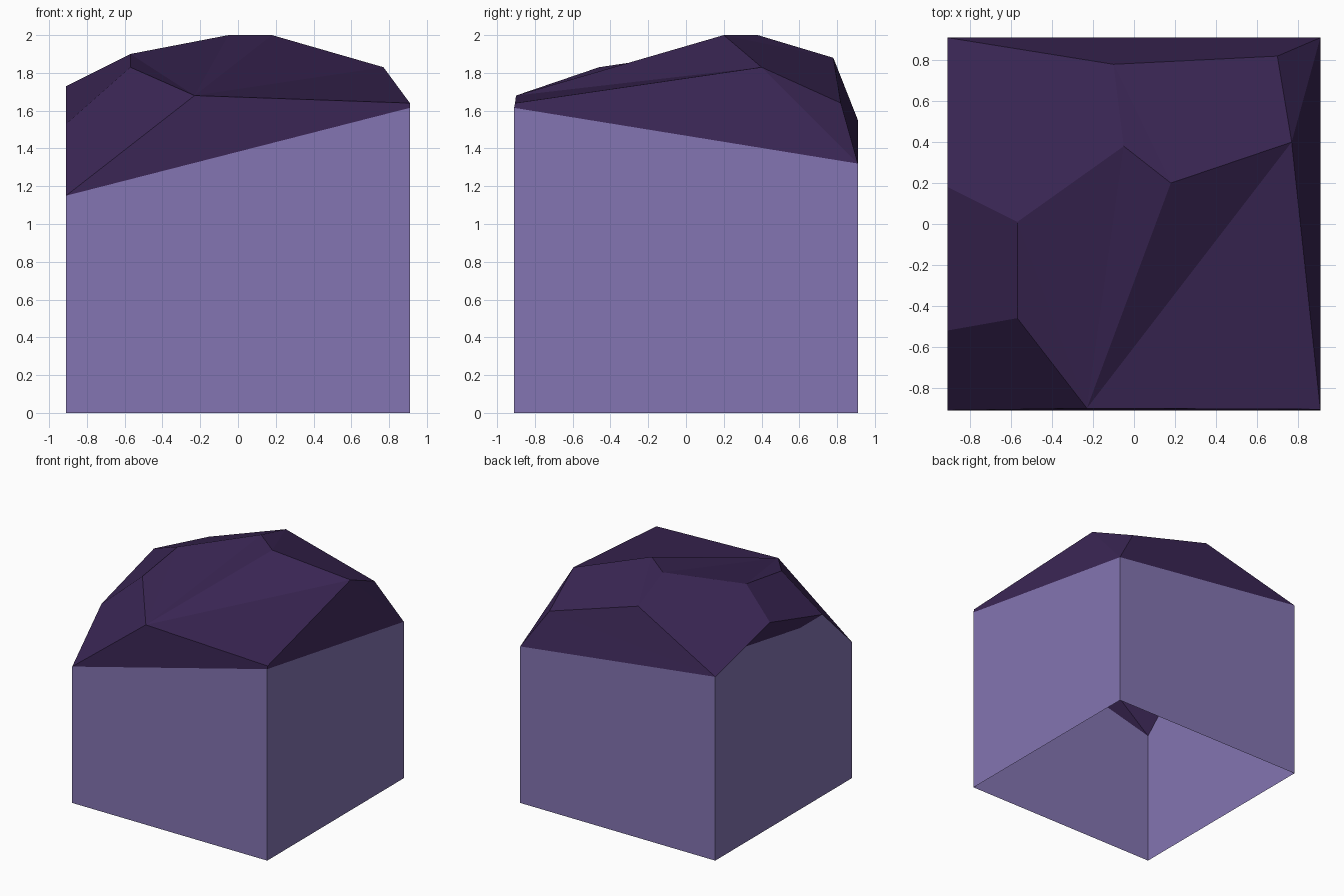
import bpy, bmesh
from mathutils import Vector

if "Cube" in bpy.data.objects:
    bpy.data.objects.remove(bpy.data.objects["Cube"])

R = 0.91  # half width of the block


def material(name, rgb):
    m = bpy.data.materials.new(name)
    m.diffuse_color = (*rgb, 1)
    m.use_nodes = True
    m.node_tree.nodes["Principled BSDF"].inputs["Base Color"].default_value = m.diffuse_color
    return m


def build(name, pts, faces, mat):
    """Make a flat-shaded shell from named points, facing away from the core."""
    bm = bmesh.new()
    verts = {k: bm.verts.new(p) for k, p in pts.items()}
    for f in faces:
        bm.faces.new([verts[k] for k in f.split()])
    bm.normal_update()
    for f in bm.faces:
        if f.normal.dot(f.calc_center_median() - Vector((0, 0, 0.8))) < 0:
            f.normal_flip()
    me = bpy.data.meshes.new(name)
    bm.to_mesh(me)
    bm.free()
    me.materials.append(mat)
    ob = bpy.data.objects.new(name, me)
    bpy.context.collection.objects.link(ob)


lilac = material("lilac", (0.23, 0.178, 0.445))
plum = material("dark plum", (0.042, 0.019, 0.088))

# Corner and rim points shared by the walls and the faceted cap
rim = {
    "fl": (-R, -R, 1.15), "fr": (R, -R, 1.615),
    "br": (R, R, 1.32), "bl": (-R, R, 1.55),
    "l1": (-R, 0.50, 1.65), "l2": (-R, -0.22, 1.53), "l3": (-R, -0.52, 1.53),
}

# Walls, open at the bottom
base = {"fl0": (-R, -R, 0), "fr0": (R, -R, 0), "br0": (R, R, 0), "bl0": (-R, R, 0)}
build("block_walls", {**rim, **base}, [
    "fl0 fr0 fr fl",
    "fr0 br0 br fr",
    "br0 bl0 bl br",
    "bl0 fl0 fl l3 l2 l1 bl",
], lilac)

# Faceted stone cap
cap = {
    "b1": (-0.10, 0.78, 1.88), "b2": (0.70, 0.82, 1.64),
    "e": (0.77, 0.40, 1.83), "f": (0.18, 0.20, 2.0), "g": (-0.05, 0.38, 2.0),
    "h": (-0.57, 0.01, 1.90), "i": (-0.57, -0.46, 1.83),
    "j": (-0.23, -0.90, 1.68), "k": (R, -0.905, 1.64), "lp": (-R, 0.18, 1.73),
}
build("faceted_cap", {**rim, **cap}, [
    "fl fr k j",          # front
    "fl j i l3",          # front left
    "l3 i h lp",          # left slope
    "l3 lp l1 l2",        # upright left facet
    "bl l1 lp h", "bl h g b1",
    "b1 g f", "b1 f e b2",
    "bl b1 b2", "bl b2 br",   # back
    "b2 e br", "br e k fr",   # right
    "j k e", "j e f",
    "j f g", "j g h", "j h i",
], plum)
